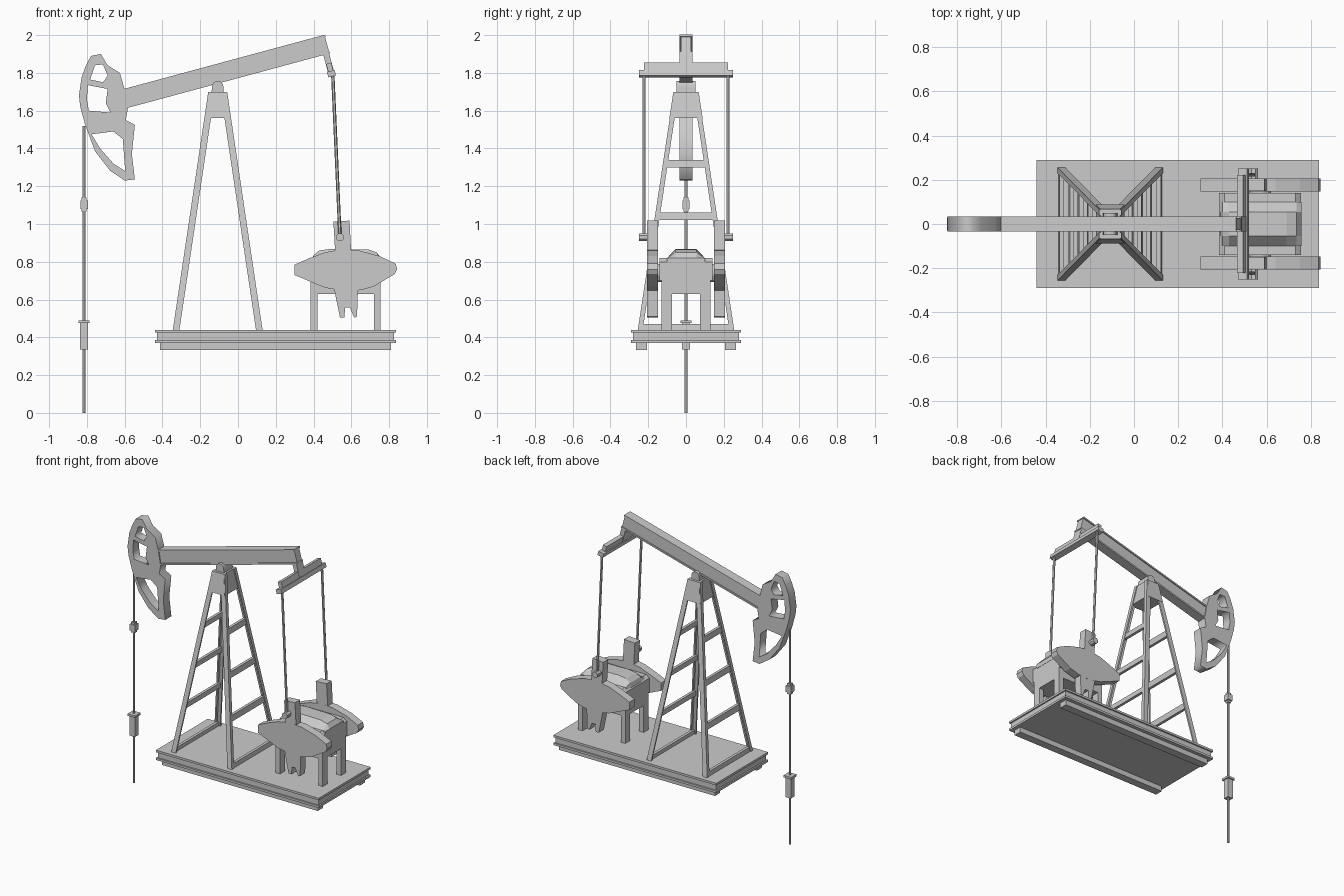
import bpy, bmesh, math
from mathutils import Vector

if "Cube" in bpy.data.objects:
    bpy.data.objects.remove(bpy.data.objects["Cube"])


def loft(name, a, b):
    """Solid between two matching rings of 3D points."""
    bm = bmesh.new()
    va = [bm.verts.new(p) for p in a]
    vb = [bm.verts.new(p) for p in b]
    n = len(a)
    bm.faces.new(va)
    bm.faces.new(vb[::-1])
    for i in range(n):
        j = (i + 1) % n
        bm.faces.new((va[j], va[i], vb[i], vb[j]))
    bmesh.ops.recalc_face_normals(bm, faces=bm.faces)
    me = bpy.data.meshes.new(name)
    bm.to_mesh(me)
    bm.free()
    ob = bpy.data.objects.new(name, me)
    bpy.context.collection.objects.link(ob)
    return ob


def prism(name, pts, y0, y1):
    """Side profile (x, z) extruded along y."""
    return loft(name, [(x, y0, z) for x, z in pts], [(x, y1, z) for x, z in pts])


def box(name, x0, x1, y0, y1, z0, z1):
    return prism(name, [(x0, z0), (x1, z0), (x1, z1), (x0, z1)], y0, y1)


def rod(name, p, q, r, n=8):
    """Straight bar with n sides between two points."""
    p, q = Vector(p), Vector(q)
    rot = (q - p).to_track_quat('Z', 'Y')
    ring = [rot @ Vector((r * math.cos((i + .5) * math.tau / n),
                          r * math.sin((i + .5) * math.tau / n), 0)) for i in range(n)]
    return loft(name, [p + v for v in ring], [q + v for v in ring])


def plate_with_holes(name, loops, half):
    """Upright plate from outline and hole loops, extruded along y."""
    cu = bpy.data.curves.new(name, 'CURVE')
    cu.dimensions = '2D'
    cu.fill_mode = 'BOTH'
    cu.extrude = half
    for lp in loops:
        s = cu.splines.new('POLY')
        s.points.add(len(lp) - 1)
        for pt, (x, z) in zip(s.points, lp):
            pt.co = (x, z, 0, 1)
        s.use_cyclic_u = True
    tmp = bpy.data.objects.new(name + "_curve", cu)
    bpy.context.collection.objects.link(tmp)
    bpy.context.view_layer.update()
    me = bpy.data.meshes.new_from_object(tmp.evaluated_get(bpy.context.evaluated_depsgraph_get()))
    bpy.data.objects.remove(tmp)
    ob = bpy.data.objects.new(name, me)
    ob.rotation_euler = (math.pi / 2, 0, 0)
    bpy.context.collection.objects.link(ob)
    return ob


# Base skid: flanged platform on two runners
box("base_top_plate", -.44, .836, -.29, .29, .425, .44)
box("base_core", -.43, .826, -.28, .28, .38, .43)
box("base_bottom_flange", -.44, .836, -.29, .29, .37, .385)
for s in (-1, 1):
    box("base_runner", -.412, .81, *sorted((s * .206, s * .264)), .333, .372)

# Tower: four angle-iron legs, rungs on both sloping sides
CX, Z0, Z1 = -.1075, .44, 1.70


def spread(z):
    t = (z - Z0) / (Z1 - Z0)
    return .2375 - .1875 * t, .255 - .19 * t


def leg_ring(sx, sy, z):
    ox, oy = spread(z)
    shape = [(0, 0), (.035, 0), (.035, .011), (.011, .011), (.011, .026), (0, .026)]
    return [(CX + sx * (ox - u), sy * (oy - v), z) for u, v in shape]


for sx in (-1, 1):
    for sy in (-1, 1):
        loft("tower_leg", leg_ring(sx, sy, Z0), leg_ring(sx, sy, Z1))
    for zc, h in ((.455, .03), (.76, .04), (1.04, .04), (1.32, .04)):
        rings = []
        for z in (zc - h / 2, zc + h / 2):
            ox, oy = spread(z)
            xa, xb = CX + sx * (ox - .004), CX + sx * (ox - .024)
            y = oy - .008
            rings.append([(xa, -y, z), (xa, y, z), (xb, y, z), (xb, -y, z)])
        loft("tower_rung", *rings)

# Tower head block and rounded saddle bearing
rings = []
for z in (1.56, 1.70):
    ox, oy = spread(z)
    ox -= .006
    oy += .002
    rings.append([(CX - ox, -oy, z), (CX + ox, -oy, z), (CX + ox, oy, z), (CX - ox, oy, z)])
loft("tower_head", *rings)
arc = [(CX + .03 * math.cos(math.pi * i / 8), 1.727 + .03 * math.sin(math.pi * i / 8)) for i in range(9)]
prism("saddle_bearing", [(CX - .033, 1.69), (CX + .033, 1.69)] + arc, -.05, .05)

# Walking beam: tilted I-section, in beam-local coordinates
C, S = math.cos(math.radians(15.1)), math.sin(math.radians(15.1))


def beam_box(name, u0, u1, v0, v1, half):
    pts = [(-.612 + u * C - v * S, 1.66 + u * S + v * C)
           for u, v in ((u0, v0), (u1, v0), (u1, v1), (u0, v1))]
    return prism(name, pts, -half, half)


beam_box("beam_web", .0, 1.122, -.045, .045, .027)
beam_box("beam_top_flange", 0, 1.125, .04, .051, .034)
beam_box("beam_bottom_flange", 0, 1.125, -.051, -.04, .034)

# Equalizer crossbar hung from the rear of the beam
beam_box("equalizer_hanger", 1.088, 1.12, -.165, -.045, .034)
beam_box("equalizer_web", 1.09, 1.118, -.15, -.10, .222)
beam_box("equalizer_bar", 1.083, 1.125, -.172, -.142, .25)

# Curved head with three openings
outline = [(-.778, 1.89), (-.726, 1.9), (-.69, 1.84), (-.625, 1.8), (-.60, 1.71), (-.583, 1.61),
           (-.594, 1.55), (-.546, 1.525), (-.562, 1.37), (-.546, 1.236), (-.6, 1.23), (-.678, 1.283),
           (-.757, 1.385), (-.81, 1.528), (-.835, 1.62), (-.842, 1.68), (-.828, 1.777), (-.805, 1.84)]
hole_top = [(-.783, 1.765), (-.757, 1.84), (-.715, 1.845), (-.69, 1.785), (-.715, 1.75)]
hole_mid = [(-.795, 1.735), (-.69, 1.715), (-.7, 1.64), (-.675, 1.59), (-.79, 1.60), (-.8, 1.66)]
hole_low = [(-.775, 1.475), (-.66, 1.49), (-.61, 1.45), (-.597, 1.28), (-.66, 1.32), (-.73, 1.4)]
plate_with_holes("horse_head", [outline, hole_top, hole_mid, hole_low], .034)

# Well rod with clamp and stuffing box
WX = -.815
rod("well_rod", (WX, 0, 0), (WX, 0, 1.52), .008, 6)
rod("rod_clamp", (WX, 0, 1.08), (WX, 0, 1.125), .028, 4)
rod("rod_clamp_core", (WX, 0, 1.065), (WX, 0, 1.14), .018, 4)
rod("stuffing_box", (WX, 0, .335), (WX, 0, .48), .030, 4)
rod("stuffing_box_flange", (WX, 0, .475), (WX, 0, .49), .042, 4)

# Gearbox stand: slab on four posts
box("gearbox_stand", .385, .755, -.13, .13, .63, .72)
for x in (.385, .72):
    for y in (-.13, .075):
        box("gearbox_post", x, x + .035, y, y + .055, .44, .64)

# Gearbox: wide lower case, narrower domed cover, output shaft
prism("gearbox_case", [(.385, .70), (.755, .70), (.755, .80), (.73, .82), (.41, .82), (.385, .80)], -.14, .14)
top = [(.39, .80), (.40, .835), (.43, .86), (.49, .868), (.69, .865), (.735, .85), (.757, .82), (.757, .79)]
loft("gearbox_cover", [(x, -.1, min(z, .82)) for x, z in top], [(x, -.055, z) for x, z in top])
prism("gearbox_dome", top, -.055, .055)
loft("gearbox_cover", [(x, .1, min(z, .82)) for x, z in top], [(x, .055, z) for x, z in top])
rod("crank_shaft", (.57, -.17, .74), (.57, .17, .74), .05, 12)

# Cranks: arm, lens-shaped counterweight and forked tail; pitman rods
weight = [(.30, .785), (.38, .82), (.46, .85), (.54, .865), (.64, .86), (.75, .83), (.835, .79),
          (.842, .76), (.83, .735), (.72, .67), (.65, .65), (.57, .643), (.46, .663), (.37, .70), (.30, .73)]
arm = [(.505, 1.012), (.59, 1.018), (.60, .84), (.635, .65), (.63, .51), (.615, .504), (.593, .557),
       (.567, .557), (.563, .504), (.54, .504), (.51, .65), (.515, .84)]
for s in (-1, 1):
    y0, y1 = sorted((s * .148, s * .206))
    prism("counterweight", weight, y0, y1)
    prism("crank_arm", arm, y0 + .0005, y1 - .0005)
    rod("wrist_pin", (.54, s * .195, .93), (.54, s * .25, .93), .022, 8)
    rod("pitman_rod", (.54, s * .222, .93), (.502, s * .222, 1.785), .009, 6)
